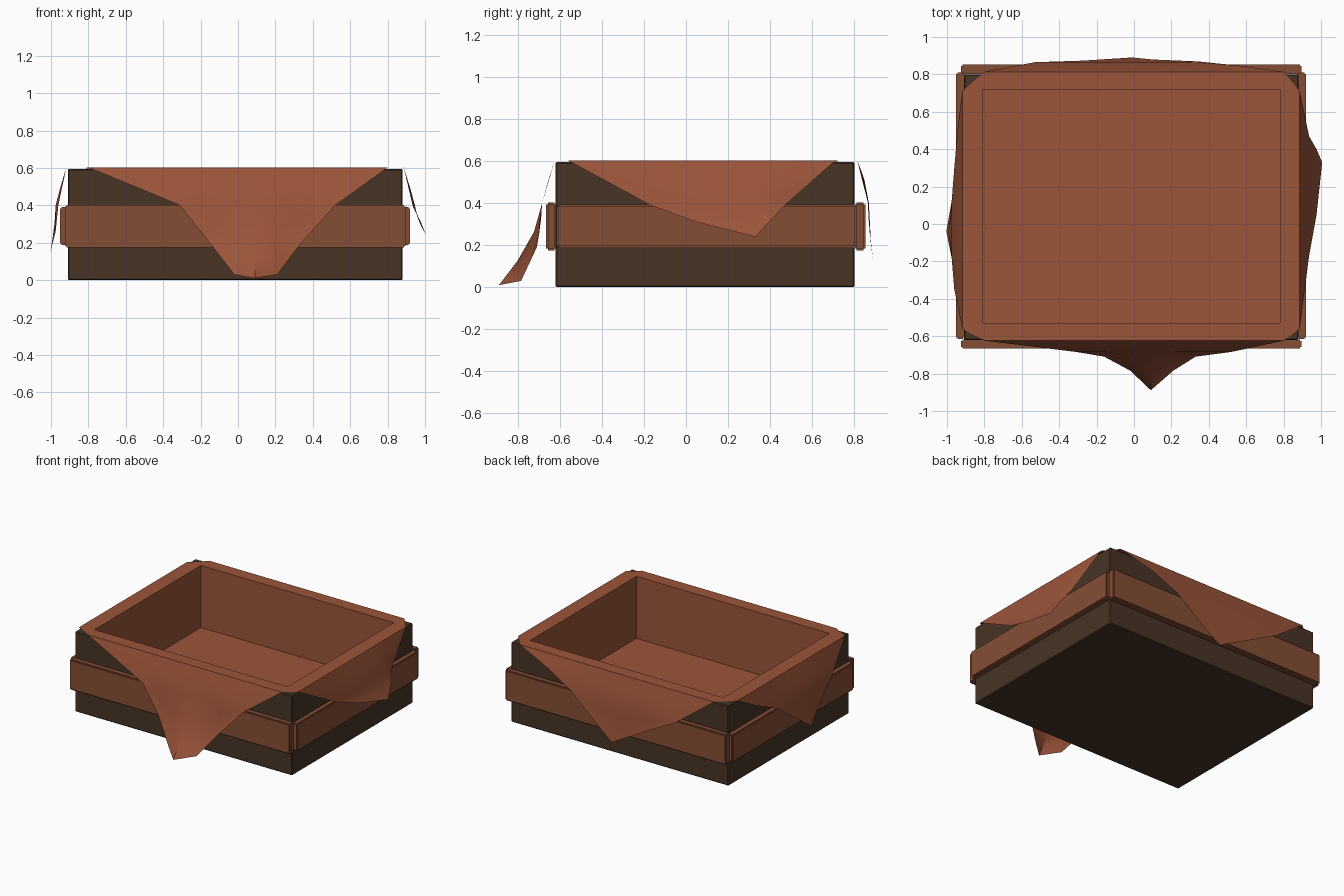
import bpy, bmesh
from mathutils import Vector

if "Cube" in bpy.data.objects:
    bpy.data.objects.remove(bpy.data.objects["Cube"])

def material(name, rgb):
    m = bpy.data.materials.new(name)
    m.diffuse_color = (*rgb, 1)
    m.use_nodes = True
    m.node_tree.nodes["Principled BSDF"].inputs["Base Color"].default_value = m.diffuse_color
    return m

WOOD = material("dark_wood", (0.065, 0.034, 0.018))
PLANK = material("plank_wood", (0.235, 0.076, 0.036))
CLOTH = material("cloth", (0.33, 0.09, 0.042))

X0, X1, Y0, Y1, H = -0.91, 0.88, -0.62, 0.80, 0.595    # box outline
IX0, IX1, IY0, IY1 = -0.81, 0.78, -0.53, 0.72          # cloth opening
RIM, FLOOR, BAND = 0.602, 0.14, 0.40

def finish(name, bm, mat, angle=30):
    bmesh.ops.recalc_face_normals(bm, faces=bm.faces)
    me = bpy.data.meshes.new(name)
    bm.to_mesh(me)
    bm.free()
    me.materials.append(mat)
    ob = bpy.data.objects.new(name, me)
    bpy.context.collection.objects.link(ob)
    bpy.context.view_layer.objects.active = ob
    ob.select_set(True)
    bpy.ops.object.shade_smooth_by_angle(angle=angle * 0.01745)
    ob.select_set(False)
    return ob

def block(bm, lo, hi):
    verts = bmesh.ops.create_cube(bm, size=1)["verts"]
    for v in verts:
        v.co = Vector([l + (c + 0.5) * (h - l) for c, l, h in zip(v.co, lo, hi)])
    return verts

# Open crate with thick walls
bm = bmesh.new()
block(bm, (X0, Y0, 0), (X1, Y1, H))
bm.faces.ensure_lookup_table()
top = max(bm.faces, key=lambda f: f.calc_center_median().z)
outer = [e for e in bm.edges]
bmesh.ops.inset_region(bm, faces=[top], thickness=0.075)
hole = bmesh.ops.extrude_discrete_faces(bm, faces=[top])["faces"][0]
bmesh.ops.translate(bm, verts=hole.verts, vec=(0, 0, -0.475))
bmesh.ops.bevel(bm, geom=[e for e in outer if e.is_valid], offset=0.006, segments=1, affect='EDGES')
finish("crate_body", bm, WOOD)

# Planks around the middle
for name, lo, hi in (
        ("front_plank", (-0.925, -0.665, 0.175), (0.895, -0.617, 0.402)),
        ("back_plank", (-0.925, 0.803, 0.175), (0.895, 0.852, 0.402)),
        ("left_plank", (-0.952, -0.615, 0.187), (-0.905, 0.81, 0.392)),
        ("right_plank", (0.875, -0.615, 0.187), (0.92, 0.81, 0.392))):
    bm = bmesh.new()
    block(bm, lo, hi)
    bmesh.ops.bevel(bm, geom=bm.edges[:], offset=0.008, segments=2, affect='EDGES')
    finish(name, bm, PLANK)

# Cloth hems per side: (position along the side, hem height, distance out)
HEMS = {
    "front": [(-0.80, RIM, 0), (-0.55, 0.50, 0.03), (-0.31, 0.40, 0.06), (-0.16, 0.21, 0.085),
              (-0.02, 0.03, 0.16), (0.09, 0.01, 0.265), (0.21, 0.03, 0.16),
              (0.33, 0.19, 0.085), (0.52, 0.40, 0.06), (0.80, RIM, 0)],
    "right": [(-0.56, RIM, 0), (-0.17, 0.39, 0.05), (0.05, 0.31, 0.09), (0.33, 0.24, 0.12),
              (0.40, 0.315, 0.09), (0.47, 0.39, 0.05), (0.71, RIM, 0)],
    "back": [(0.80, RIM, 0), (0.55, 0.51, 0.04), (0.34, 0.40, 0.065), (0.10, 0.20, 0.077),
             (-0.01, 0.12, 0.09), (-0.27, 0.26, 0.07), (-0.53, 0.40, 0.06), (-0.80, RIM, 0)],
    "left": [(0.71, RIM, 0), (0.52, 0.50, 0.025), (0.30, 0.40, 0.045), (0.12, 0.27, 0.06),
             (-0.04, 0.15, 0.09), (-0.18, 0.26, 0.06), (-0.35, 0.40, 0.045), (-0.56, RIM, 0)],
}
PLACE = {
    "front": lambda t, o: (t, Y0 - 0.004 - o), "back": lambda t, o: (t, Y1 + 0.014 + o * 0.85),
    "right": lambda t, o: (X1 + 0.006 + o, t), "left": lambda t, o: (X0 - 0.008 - o * 0.95, t),
}

def column(t, hem, out):
    """Points down the cloth from rim to hem, clearing the plank on the way."""
    knee, knee_out = max(hem, BAND), min(out, 0.06)
    pts = [(t, RIM + (knee - RIM) * f, knee_out * f ** 0.9) for f in (0, 0.5, 1)]
    for f in (0.35, 0.7, 1):
        pts.append((t, knee + (hem - knee) * f, knee_out + (out - knee_out) * f ** 1.6))
    return pts

# Cloth: lining inside the crate, folded rim and four hanging flaps
bm = bmesh.new()
corners = [(IX0, IY0), (IX1, IY0), (IX1, IY1), (IX0, IY1)]
low = [bm.verts.new((x, y, FLOOR)) for x, y in corners]
lip = [bm.verts.new((x, y, RIM)) for x, y in corners]
bm.faces.new(low)
ends = []
for i, side in enumerate(("front", "right", "back", "left")):
    j = (i + 1) % 4
    bm.faces.new((low[i], lip[i], lip[j], low[j]))
    cols = []
    for row in HEMS[side]:
        cols.append([bm.verts.new((*PLACE[side](t, o), z)) for t, z, o in column(*row)])
    bm.faces.new([lip[j], lip[i]] + [c[0] for c in cols])
    for a, b in zip(cols, cols[1:]):
        for k in range(5):
            bm.faces.new((a[k], a[k + 1], b[k + 1], b[k]))
    ends.append((cols[0][0], cols[-1][0]))
for i in range(4):
    bm.faces.new((lip[i], ends[i - 1][1], ends[i][0]))
bmesh.ops.remove_doubles(bm, verts=bm.verts, dist=0.0005)
finish("cloth_cover", bm, CLOTH, 40)
